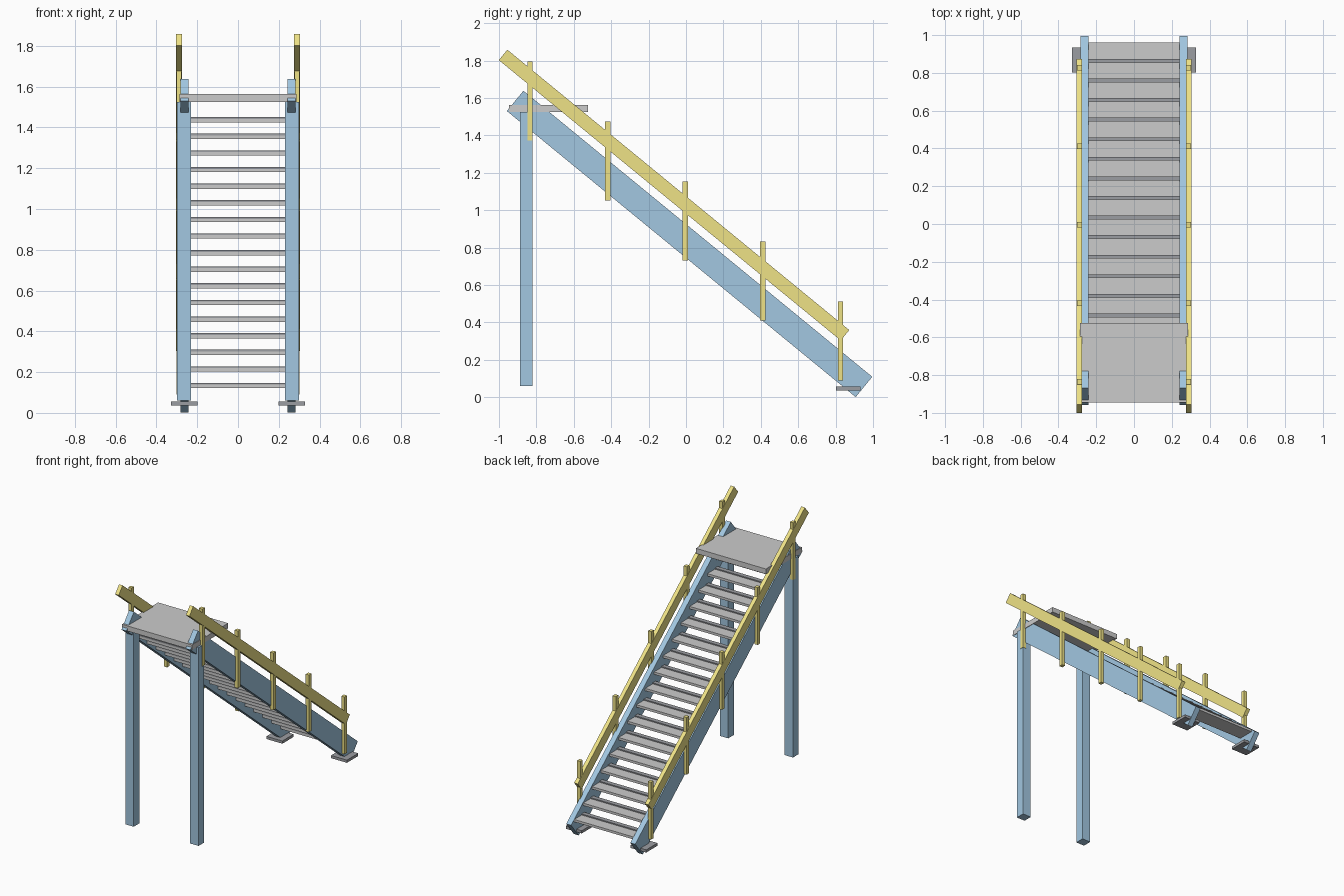
import bpy, bmesh
from math import radians
from mathutils import Matrix

if "Cube" in bpy.data.objects:
    bpy.data.objects.remove(bpy.data.objects["Cube"])


def material(name, rgb):
    m = bpy.data.materials.new(name)
    m.diffuse_color = (*rgb, 1)
    m.use_nodes = True
    m.node_tree.nodes["Principled BSDF"].inputs["Base Color"].default_value = m.diffuse_color
    return m


BLUE = material("blue_paint", (0.36, 0.57, 0.75))
YELLOW = material("yellow_paint", (0.86, 0.76, 0.24))
DARK = material("dark_rubber", (0.33, 0.34, 0.36))


def box(name, center, size, mat=None, tilt=0.0):
    """Box with given centre and size, tilted about x by degrees."""
    bm = bmesh.new()
    bmesh.ops.create_cube(bm, size=1, matrix=Matrix.Diagonal((*size, 1)))
    me = bpy.data.meshes.new(name)
    bm.to_mesh(me)
    bm.free()
    if mat:
        me.materials.append(mat)
    ob = bpy.data.objects.new(name, me)
    ob.location = center
    ob.rotation_euler.x = radians(tilt)
    bpy.context.collection.objects.link(ob)
    return ob


SLOPE = -39.35

for side, s in (("left", -1), ("right", 1)):
    # sloping side beam, support leg and foot plate
    box(f"{side}_stringer", (s * 0.262, 0.019, 0.82), (0.04, 2.412, 0.14), BLUE, SLOPE)
    box(f"{side}_leg", (s * 0.265, -0.855, 0.793), (0.068, 0.066, 1.465), BLUE)
    box(f"{side}_foot_plate", (s * 0.264, 0.868, 0.047), (0.13, 0.132, 0.02), DARK)
    # handrail and its upright posts
    box(f"{side}_handrail", (s * 0.289, -0.064, 1.081), (0.029, 2.364, 0.072), YELLOW, SLOPE)
    for i in range(5):
        box(f"{side}_rail_post_{i + 1}", (s * 0.289, 0.826 - 0.415 * i, 0.301 + 0.321 * i),
            (0.026, 0.029, 0.423), YELLOW)

# treads, each with a dark grip strip along the inner edge
for i in range(17):
    y, z = 0.90 - 0.1037 * i, 0.130 + 0.0815 * i
    box(f"tread_{i + 1}", (0, y, z), (0.485, 0.12, 0.018))
    box(f"grip_strip_{i + 1}", (0, y - 0.043, z + 0.012), (0.485, 0.034, 0.010), DARK)

# top landing
box("landing_platform", (0, -0.735, 1.545), (0.572, 0.422, 0.038))
